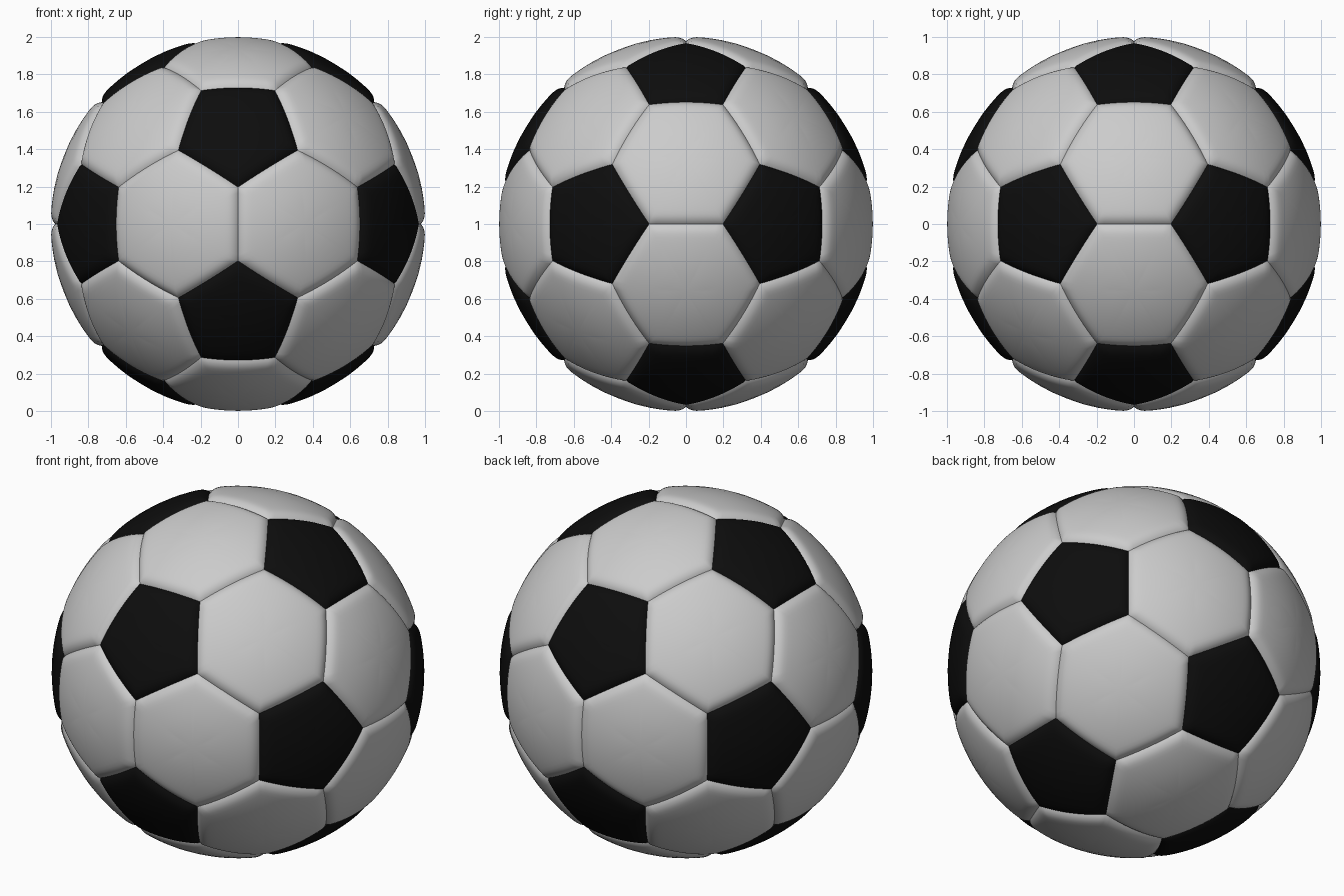
import bpy, bmesh, math
from mathutils import Vector

if "Cube" in bpy.data.objects:
    bpy.data.objects.remove(bpy.data.objects["Cube"])

PHI = (1 + 5 ** 0.5) / 2
CENTRE = Vector((0, 0, 1))
DEPTH, WIDTH = 0.024, 0.085   # seam groove
STEPS = 12                    # points along each panel side
RINGS = [0.25, 0.45, 0.6, 0.7, 0.78, 0.84, 0.88, 0.91, 0.94, 0.96, 0.98, 0.99, 1.0]

# Icosahedron corners: pentagon centres
ico = []
for a in (-1, 1):
    for b in (-PHI, PHI):
        ico += [Vector((0, b, a)), Vector((b, a, 0)), Vector((a, 0, b))]


def near(p, q):
    return 1.9 < (p - q).length < 2.1


def ordered(points, axis):
    """Sort points counter-clockwise about an outward axis."""
    axis = axis.normalized()
    u = (points[0] - axis * points[0].dot(axis)).normalized()
    v = axis.cross(u)
    return sorted(points, key=lambda p: math.atan2(p.dot(v), p.dot(u)))


def drop(d):
    """Rounded fall of the surface towards a seam."""
    s = max(0.0, 1 - d / WIDTH)
    return DEPTH * s ** 3


def add_panel(bm, corners):
    """Domed panel made of rings around its middle."""
    mid = sum(corners, Vector()) / len(corners)
    n = len(corners)
    edge_mid = (corners[0] + corners[1]) / 2
    apothem = (edge_mid - mid).length / edge_mid.length
    hub = bm.verts.new(CENTRE + mid.normalized())
    prev = None
    for t in RINGS:
        ring = []
        for i in range(n):
            a, b = corners[i], corners[(i + 1) % n]
            for k in range(STEPS):
                p = mid.lerp(a.lerp(b, k / STEPS), t).normalized()
                ring.append(bm.verts.new(CENTRE + p * (1.001 - drop((1 - t) * apothem))))
        m = len(ring)
        for j in range(m):
            j2 = (j + 1) % m
            if prev:
                bm.faces.new((prev[j], ring[j], ring[j2], prev[j2]))
            else:
                bm.faces.new((hub, ring[j], ring[j2]))
        prev = ring


def make_object(name, panels, colour=None):
    bm = bmesh.new()
    for corners in panels:
        add_panel(bm, corners)
    for f in bm.faces:
        f.smooth = True
    me = bpy.data.meshes.new(name)
    bm.to_mesh(me)
    bm.free()
    ob = bpy.data.objects.new(name, me)
    bpy.context.collection.objects.link(ob)
    if colour:
        mat = bpy.data.materials.new(name)
        mat.diffuse_color = colour
        mat.use_nodes = True
        mat.node_tree.nodes["Principled BSDF"].inputs["Base Color"].default_value = mat.diffuse_color
        me.materials.append(mat)


# Pentagons: one third of the way along each edge from a corner
pentagons = [ordered([p.lerp(q, 1 / 3) for q in ico if near(p, q)], p) for p in ico]

# Hexagons: each icosahedron triangle with its corners cut off
hexagons = []
for i, p in enumerate(ico):
    for j in range(i + 1, 12):
        for k in range(j + 1, 12):
            tri = (p, ico[j], ico[k])
            if near(tri[0], tri[1]) and near(tri[1], tri[2]) and near(tri[0], tri[2]):
                pts = [a.lerp(b, 1 / 3) for a in tri for b in tri if a is not b]
                hexagons.append(ordered(pts, sum(tri, Vector())))

make_object("white_panels", hexagons)
make_object("black_panels", pentagons, (0.004, 0.004, 0.004, 1))
